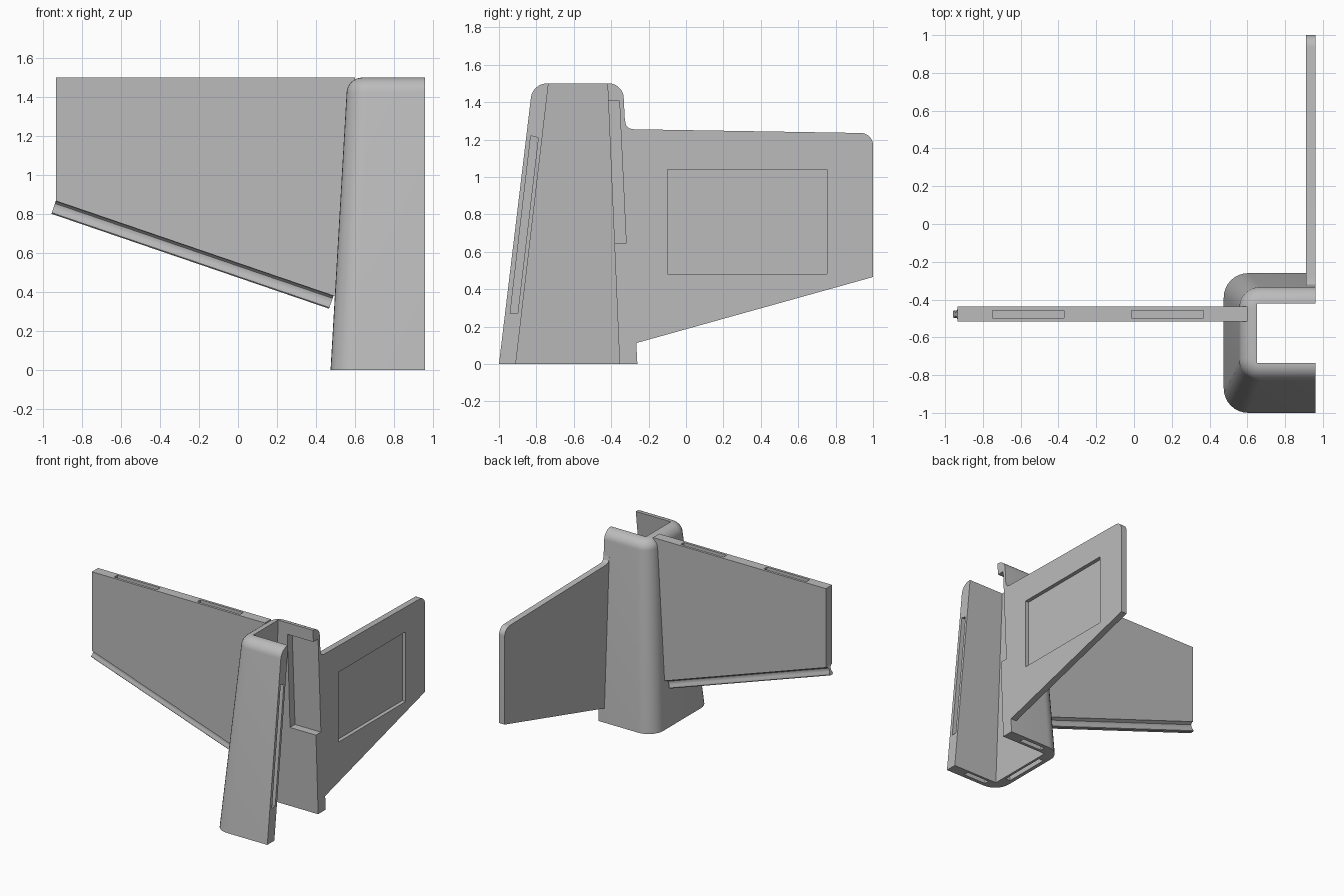
import bpy, bmesh, math
from mathutils import Vector

cube = bpy.data.objects.get("Cube")
if cube:
    bpy.data.objects.remove(cube, do_unlink=True)

grey = bpy.data.materials.new("plain grey")
grey.use_nodes = True
COLOUR = (0.5, 0.5, 0.5, 1)
grey.diffuse_color = COLOUR
grey.node_tree.nodes["Principled BSDF"].inputs["Base Color"].default_value = COLOUR


def loft(name, rings):
    """Solid through matching closed rings, capped at both ends."""
    bm = bmesh.new()
    loops = [[bm.verts.new(p) for p in ring] for ring in rings]
    n = len(loops[0])
    for low, high in zip(loops, loops[1:]):
        for i in range(n):
            j = (i + 1) % n
            bm.faces.new((low[i], low[j], high[j], high[i]))
    bm.faces.new(loops[0][::-1])
    bm.faces.new(loops[-1])
    bmesh.ops.recalc_face_normals(bm, faces=bm.faces)
    mesh = bpy.data.meshes.new(name)
    bm.to_mesh(mesh)
    bm.free()
    mesh.materials.append(grey)
    ob = bpy.data.objects.new(name, mesh)
    bpy.context.collection.objects.link(ob)
    return ob


def prism(name, outline, axis, start, end):
    """Extrude a 2D outline along one axis."""
    def ring(a):
        return [Vector(p[:axis] + (a,) + p[axis:]) for p in outline]
    return loft(name, [ring(start), ring(end)])


def rect(u0, u1, v0, v1):
    return [(u0, v0), (u1, v0), (u1, v1), (u0, v1)]


def arc(cx, cy, r, start, end, steps=8):
    return [(cx + r * math.cos(math.radians(start + (end - start) * i / steps)),
             cy + r * math.sin(math.radians(start + (end - start) * i / steps)))
            for i in range(steps + 1)]


def activate(ob):
    bpy.ops.object.select_all(action='DESELECT')
    ob.select_set(True)
    bpy.context.view_layer.objects.active = ob


def cut(ob, cutters):
    activate(ob)
    for cutter in cutters:
        cutter.hide_render = True
        mod = ob.modifiers.new("cut", 'BOOLEAN')
        mod.operation = 'DIFFERENCE'
        mod.solver = 'EXACT'
        mod.object = cutter
        bpy.ops.object.modifier_apply(modifier=mod.name)
        bpy.data.objects.remove(cutter, do_unlink=True)


OPEN_X, TOP, FILLET = 0.96, 1.5, 0.075


def shell_ring(z, inset):
    """U-shaped wall section, rounded outside and square inside."""
    t = z / TOP
    x = 0.475 + 0.087 * t + inset
    front = -1 + 0.18 * t + inset
    back = -0.26 - 0.077 * t - inset
    r = 0.13 - 0.02 * t - inset
    inner_x = 0.565 + 0.085 * t
    inner_front, inner_back = -0.91 + 0.175 * t, -0.355 - 0.065 * t
    pts = [(OPEN_X, front)]
    pts += arc(x + r, front + r, r, 270, 180)
    pts += arc(x + r, back - r, r, 180, 90)
    pts += [(OPEN_X, back), (OPEN_X, inner_back), (inner_x, inner_back),
            (inner_x, inner_front), (OPEN_X, inner_front)]
    return [Vector((px, py, z)) for px, py in pts]


# Tapered half shell with a rounded top rim
levels = [(0, 0)]
for i in range(9):
    a = math.radians(90 * i / 8)
    levels.append((TOP - FILLET + FILLET * math.sin(a), FILLET * (1 - math.cos(a))))
shell = loft("half_shell", [shell_ring(z, inset) for z, inset in levels])

# Slots in the open edge and underside of the shell
cut(shell, [
    prism("front_edge_slot", [(-0.94, 0.27), (-0.9, 0.27), (-0.79, 1.21), (-0.83, 1.22)],
          0, 0.86, 1.0),
    prism("back_edge_pocket", [(-0.45, 0.645), (-0.32, 0.645), (-0.356, 1.405), (-0.45, 1.405)],
          0, 0.73, 1.0),
    prism("front_base_slot", rect(0.62, 0.82, -0.97, -0.93), 2, -0.05, 0.1),
    prism("back_base_slot", rect(0.62, 0.82, -0.33, -0.29), 2, -0.05, 0.1),
    prism("side_base_slot", rect(0.505, 0.545, -0.82, -0.44), 2, -0.05, 0.1),
])

# Side wing plate with two slots in its top edge
edge_start, edge_end = Vector((-0.935, 0, 0.867)), Vector((0.49, 0, 0.38))
wing = prism("side_wing", [(-0.935, 0.867), (-0.935, TOP), (0.6, TOP), (0.53, 0.366)],
             1, -0.517, -0.438)
cut(wing, [prism("wing_slot", rect(x, x + 0.38, -0.497, -0.458), 2, 1.4, 1.6)
           for x in (-0.75, -0.013)])

# Grooved hinge lip along the sloping lower edge of the wing
along = (edge_end - edge_start).normalized()
down = Vector((along.z, 0, -along.x))
half = [(-0.002, 0.038), (0.003, 0.024), (0.014, 0.013), (0.028, 0.01),
        (0.043, 0.013), (0.056, 0.02), (0.064, 0.02), (0.07, 0.014)]
section = half + [(d, -w) for d, w in reversed(half)]
loft("wing_lip", [[p + down * d + Vector((0, -0.4775 + w, 0)) for d, w in section]
                  for p in (edge_start, edge_end)])

# Rear panel with a rounded upper corner and a shallow recess
outline = [(-0.28, 0.11), (-0.262, 0.113), (1, 0.465)]
outline += arc(0.935, 1.17, 0.065, 0, 90)
outline += [(-0.28, 1.255), (-0.305, 1.26), (-0.32, 1.275), (-0.328, 1.31), (-0.335, 1.31)]
panel = prism("rear_panel", outline, 0, 0.91, OPEN_X)
cut(panel, [prism("panel_recess", rect(-0.1, 0.755, 0.48, 1.04), 0, 0.93, 1.0)])

# Smooth the rounded parts and keep the edges crisp
for ob in list(bpy.context.scene.objects):
    if ob.type == 'MESH' and grey.name in ob.data.materials:
        activate(ob)
        bpy.ops.object.shade_smooth_by_angle(angle=math.radians(30))
